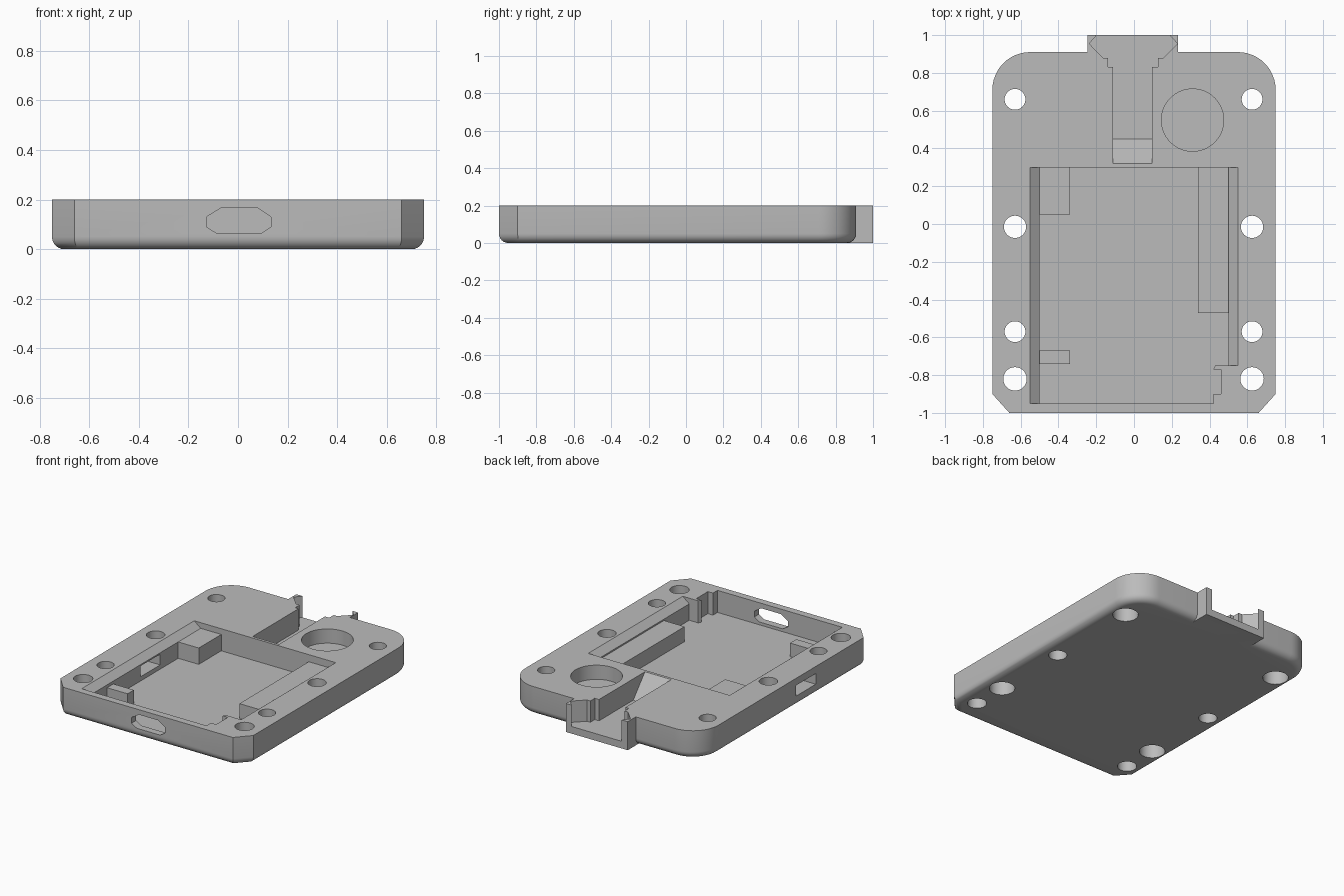
import bpy, bmesh, math
from mathutils import Vector

old = bpy.data.objects.get("Cube")
if old:
    bpy.data.objects.remove(old, do_unlink=True)

grey = bpy.data.materials.new("plain grey")
grey.use_nodes = True
colour = (0.5, 0.5, 0.5, 1)
grey.diffuse_color = colour
grey.node_tree.nodes["Principled BSDF"].inputs["Base Color"].default_value = colour


def prism(name, pts, lo, hi, axis="z", round_bottom=0):
    """Extrude a 2D profile along an axis from lo to hi."""
    place = {"x": lambda u, v, w: (w, u, v),
             "y": lambda u, v, w: (u, w, v),
             "z": lambda u, v, w: (u, v, w)}[axis]
    bm = bmesh.new()
    face = bm.faces.new([bm.verts.new(place(u, v, lo)) for u, v in pts])
    top = bmesh.ops.extrude_face_region(bm, geom=[face])["geom"]
    shift = Vector(place(0, 0, hi - lo))
    for v in top:
        if isinstance(v, bmesh.types.BMVert):
            v.co += shift
    bmesh.ops.recalc_face_normals(bm, faces=bm.faces)
    if round_bottom:
        rim = [e for e in bm.edges if all(abs(v.co.z - lo) < 1e-5 for v in e.verts)]
        bmesh.ops.bevel(bm, geom=rim, offset=round_bottom, segments=6,
                        profile=0.5, affect="EDGES")
    mesh = bpy.data.meshes.new(name)
    bm.to_mesh(mesh)
    bm.free()
    mesh.materials.append(grey)
    ob = bpy.data.objects.new(name, mesh)
    bpy.context.collection.objects.link(ob)
    return ob


def rect(u0, u1, v0, v1):
    return [(u0, v0), (u1, v0), (u1, v1), (u0, v1)]


def arc(cx, cy, r, a0, a1, n):
    return [(cx + r * math.cos(math.radians(a0 + (a1 - a0) * i / n)),
             cy + r * math.sin(math.radians(a0 + (a1 - a0) * i / n)))
            for i in range(n + 1)]


def circle(cx, cy, r, n=40):
    return arc(cx, cy, r, 0, 360, n)[:-1]


# Case body: chamfered front corners, round back corners, rounded bottom edge
outline = [(-0.66, -1), (0.66, -1), (0.75, -0.9)]
outline += arc(0.55, 0.71, 0.2, 0, 90, 12) + arc(-0.55, 0.71, 0.2, 90, 180, 12)
outline += [(-0.75, -0.9)]
body = prism("case_body", outline, 0, 0.2, round_bottom=0.05)


def combine(tool, operation="DIFFERENCE"):
    mod = body.modifiers.new(tool.name, "BOOLEAN")
    mod.operation, mod.solver, mod.object = operation, "EXACT", tool
    bpy.context.view_layer.objects.active = body
    bpy.ops.object.modifier_apply(modifier=mod.name)
    bpy.data.objects.remove(tool, do_unlink=True)


# Connector tab at the back
combine(prism("back_tab", rect(-0.247, 0.233, 0.8, 1), 0, 0.2), "UNION")

# Main pocket with the notched front corner
FLOOR, TOP = 0.045, 0.3
pocket = [(-0.5, -0.95), (0.42, -0.95), (0.42, -0.9), (0.46, -0.9), (0.46, -0.77),
          (0.42, -0.77), (0.43, -0.75), (0.5, -0.75), (0.5, 0.3), (-0.5, 0.3)]
combine(prism("pocket_cut", pocket, FLOOR, TOP))

# Sloped upper edges along both long pocket walls
for side, front in ((-1, -0.95), (1, -0.75)):
    slope = [(side * 0.45, 0.16), (side * 0.5, 0.16), (side * 0.55, 0.2),
             (side * 0.55, TOP), (side * 0.45, TOP)]
    combine(prism("slope_cut", slope, front, 0.3, "y"))

# Cable channel with ramp, stepped collar and nut seat
ramp = [(0.32, TOP), (0.32, 0.2), (0.45, 0.05), (0.95, 0.05), (0.95, TOP)]
combine(prism("channel_cut", ramp, -0.11, 0.095, "x"))
combine(prism("collar_cut", rect(-0.137, 0.128, 0.83, 0.93), 0.05, TOP))
seat = [(-0.165, 0.88), (0.155, 0.88), (0.23, 0.955), (0.17, 1.02),
        (-0.18, 1.02), (-0.237, 0.955)]
combine(prism("nut_seat_cut", seat, 0.05, TOP))

# Round recess, front port and side window
combine(prism("round_recess_cut", circle(0.31, 0.55, 0.165, 64), 0.1, TOP))
port = [(-0.087, 0.065), (0.095, 0.065), (0.133, 0.09), (0.133, 0.13),
        (0.08, 0.165), (-0.07, 0.165), (-0.127, 0.13), (-0.127, 0.09)]
combine(prism("port_cut", port, -1.1, -0.9, "y"))
combine(prism("window_cut", rect(-0.37, -0.15, 0.075, 0.15), -0.8, -0.45, "x"))

# Screw holes, two on each side widened from below
for x in (-0.63, 0.625):
    for y, r, wide in ((0.66, 0.055, True), (-0.015, 0.059, False),
                       (-0.57, 0.055, True), (-0.82, 0.062, False)):
        combine(prism("screw_hole_cut", circle(x, y, r), -0.1, TOP))
        if wide:
            combine(prism("counterbore_cut", circle(x, y, 0.082), -0.1, 0.1))

# Support blocks standing on the pocket floor
prism("corner_support", rect(-0.505, -0.34, 0.05, 0.305), 0.03, 0.16)
prism("small_support", rect(-0.505, -0.34, -0.74, -0.67), 0.03, 0.14)
prism("long_support", rect(0.34, 0.505, -0.47, 0.305), 0.03, 0.15)

# Smooth curved surfaces, keep real edges sharp
bpy.ops.object.select_all(action="DESELECT")
body.select_set(True)
bpy.context.view_layer.objects.active = body
bpy.ops.object.shade_smooth_by_angle(angle=math.radians(28))
